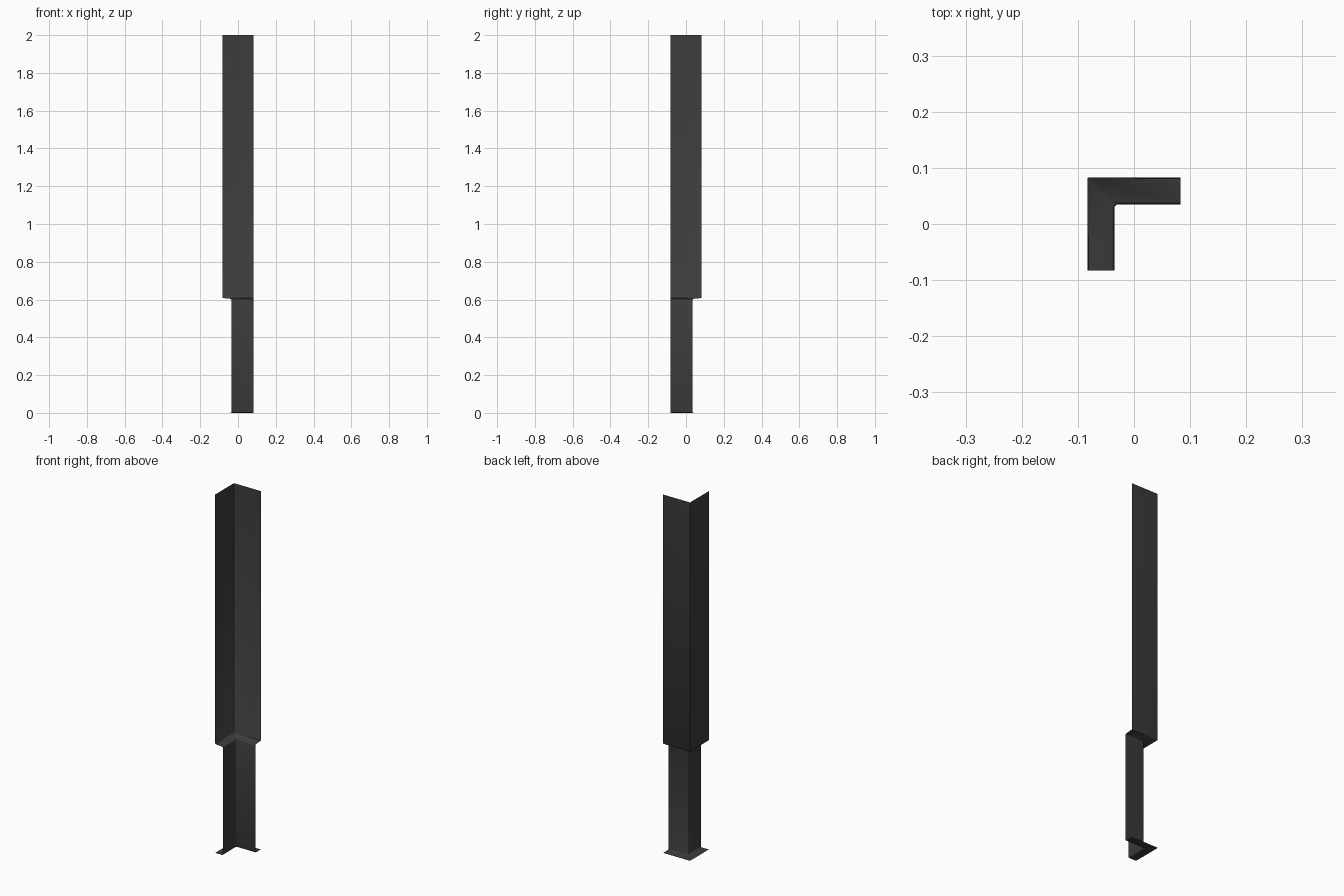
import bpy, bmesh, math

default = bpy.data.objects.get("Cube")
if default:
    bpy.data.objects.remove(default, do_unlink=True)

# Dark charcoal metal
metal = bpy.data.materials.new("charcoal")
metal.use_nodes = True
colour = (0.045, 0.045, 0.045, 1)
metal.diffuse_color = colour
metal.node_tree.nodes["Principled BSDF"].inputs["Base Color"].default_value = colour
metal.node_tree.nodes["Principled BSDF"].inputs["Roughness"].default_value = 0.7

HALF = 0.083
STEPS = 4


def corner_path(offset, radius):
    """Plan of an angled sheet with a rounded corner at (-offset, offset)."""
    points = [(-offset, -HALF)]
    for i in range(STEPS + 1):
        a = math.pi - math.pi / 2 * i / STEPS
        points.append((-offset + radius + radius * math.cos(a),
                       offset - radius + radius * math.sin(a)))
    return points + [(HALF, offset)]


def angled_sheet(name, profile):
    """Sweep a vertical profile of (offset, height, corner radius) round the corner."""
    bm = bmesh.new()
    rows = [[bm.verts.new((x, y, z)) for x, y in corner_path(d, r)] for d, z, r in profile]
    for upper, lower in zip(rows, rows[1:]):
        for i in range(len(upper) - 1):
            bm.faces.new((upper[i], upper[i + 1], lower[i + 1], lower[i]))
    mesh = bpy.data.meshes.new(name)
    bm.to_mesh(mesh)
    bm.free()
    mesh.materials.append(metal)
    obj = bpy.data.objects.new(name, mesh)
    bpy.context.collection.objects.link(obj)
    bpy.ops.object.select_all(action="DESELECT")
    obj.select_set(True)
    bpy.context.view_layer.objects.active = obj
    bpy.ops.object.shade_smooth_by_angle(angle=math.radians(50))


# Tall upper panel, inward ledge, recessed base and outward foot flange
angled_sheet("corner_trim", [
    (HALF, 2.0, 0.002),
    (HALF, 0.611, 0.002),
    (0.081, 0.608, 0.002),
    (0.04, 0.604, 0.005),
    (0.036, 0.602, 0.007),
    (0.035, 0.598, 0.007),
    (0.035, 0.005, 0.007),
    (0.036, 0.002, 0.007),
    (0.04, 0.0, 0.005),
    (HALF, 0.0, 0.002),
])
